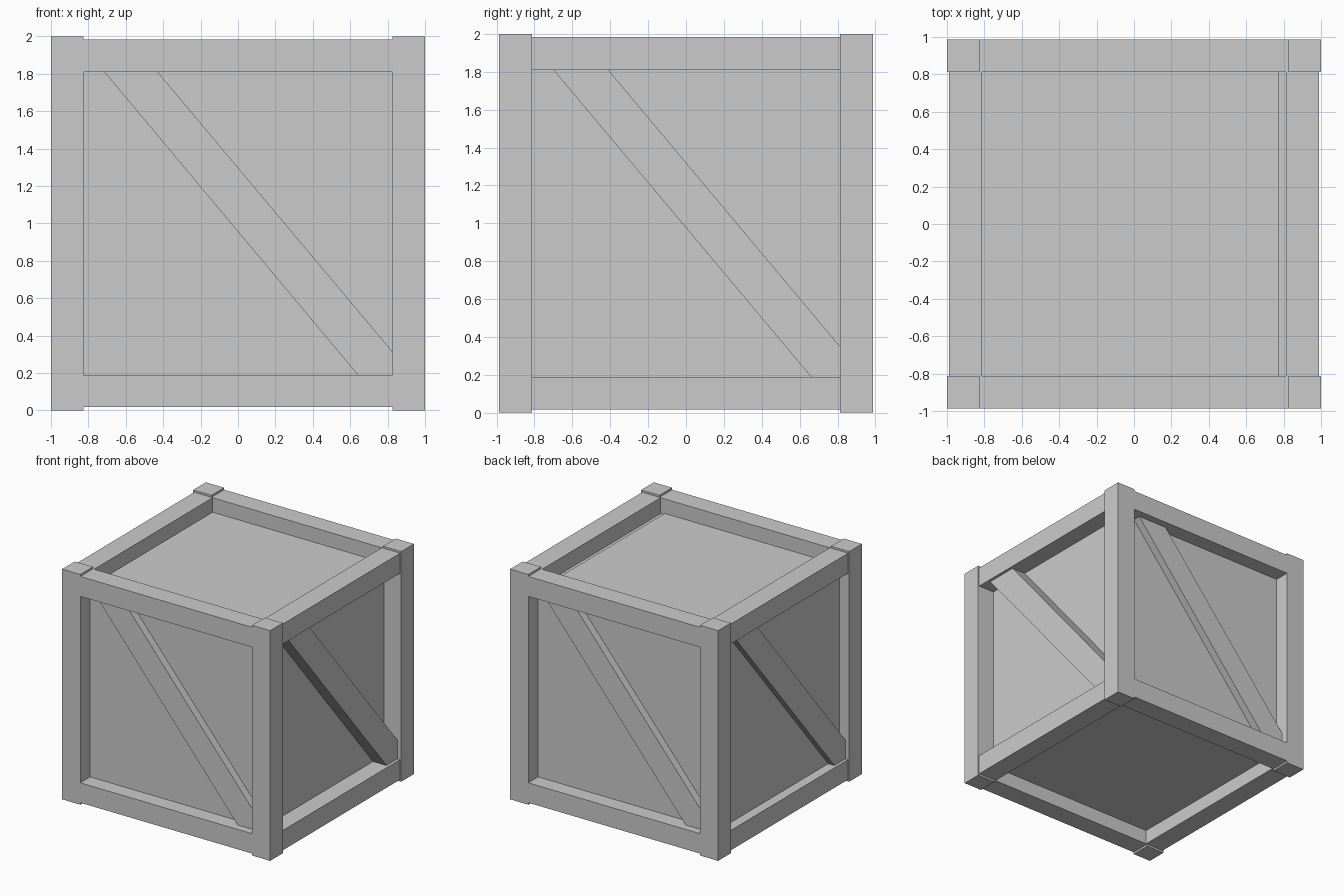
import bpy
from math import pi
from mathutils import Matrix

if "Cube" in bpy.data.objects:
    bpy.data.objects.remove(bpy.data.objects["Cube"])


def add_mesh(name, verts, faces):
    mesh = bpy.data.meshes.new(name)
    mesh.from_pydata(verts, [], faces)
    obj = bpy.data.objects.new(name, mesh)
    bpy.context.collection.objects.link(obj)
    return obj


def box(name, x0, x1, y0, y1, z0, z1):
    bpy.ops.mesh.primitive_cube_add(size=1)
    obj = bpy.context.object
    obj.name = name
    obj.data.transform(Matrix.Translation(((x0 + x1) / 2, (y0 + y1) / 2, (z0 + z1) / 2))
                       @ Matrix.Diagonal((x1 - x0, y1 - y0, z1 - z0, 1)))
    return obj


def brace(name, profile, outer, inner, turn):
    # profile drawn as seen from outside, extruded inward, turned to its side
    n = len(profile)
    verts = [(u, -outer, z) for u, z in profile] + [(u, -inner, z) for u, z in profile]
    faces = [list(range(n)), list(range(2 * n - 1, n - 1, -1))]
    faces += [[i, i + n, (i + 1) % n + n, (i + 1) % n] for i in range(n)]
    faces = [f[::-1] for f in faces]
    obj = add_mesh(name, verts, faces)
    obj.data.transform(Matrix.Rotation(turn, 4, 'Z'))
    return obj


def span(sign, a, b):
    return sorted((sign * a, sign * b))


# closed inner body, with the right side panel standing just below the top panel
box("inner_panels", -0.905, 0.775, -0.852, 0.852, 0.143, 1.857)
box("right_panel", 0.775, 0.836, -0.852, 0.852, 0.143, 1.845)

# corner posts
for sx, nx in ((-1, "left"), (1, "right")):
    for sy, ny in ((-1, "front"), (1, "back")):
        box(f"{ny}_{nx}_post", *span(sx, 0.825, 1.0), *span(sy, 0.813, 0.987), 0, 2)

# horizontal rails, bottom and top
for nz, z0, z1 in (("bottom", 0.017, 0.19), ("top", 1.81, 1.983)):
    for s, ny, nx in ((-1, "front", "left"), (1, "back", "right")):
        box(f"{ny}_{nz}_rail", -0.825, 0.825, *span(s, 0.813, 0.987), z0, z1)
        box(f"{nx}_{nz}_rail", *span(s, 0.813, 0.99), -0.813, 0.813, z0, z1)

# diagonal braces on the four sides
long_side = [(-0.715, 1.81), (-0.43, 1.81), (0.825, 0.315), (0.825, 0.19), (0.64, 0.19)]
short_side = [(-0.70, 1.81), (-0.41, 1.81), (0.813, 0.35), (0.813, 0.19), (0.66, 0.19)]
brace("front_brace", long_side, 0.92, 0.84, 0)
brace("back_brace", long_side, 0.92, 0.84, pi)
brace("right_brace", short_side, 0.965, 0.83, pi / 2)
brace("left_brace", short_side, 0.965, 0.87, -pi / 2)
